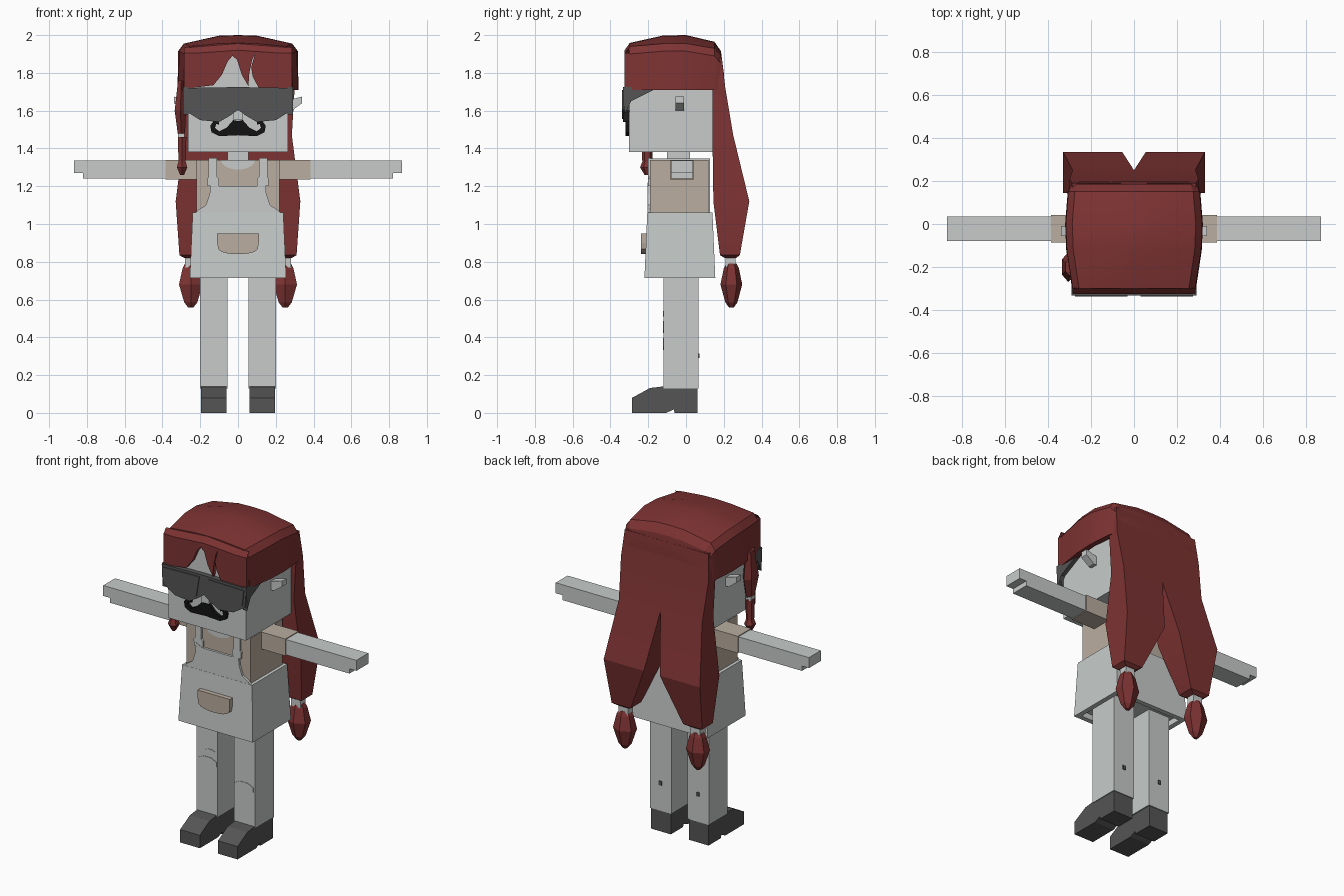
import bpy, bmesh, math

start = bpy.data.objects.get("Cube")
if start:
    bpy.data.objects.remove(start, do_unlink=True)


def material(name, r, g, b):
    m = bpy.data.materials.new(name)
    m.use_nodes = True
    m.diffuse_color = (r, g, b, 1)
    m.node_tree.nodes["Principled BSDF"].inputs["Base Color"].default_value = (r, g, b, 1)
    return m


PALE = material("pale_grey", .57, .6, .59)
TAN = material("tan_shirt", .49, .42, .35)
RED = material("dark_red_hair", .21, .033, .033)
DARK = material("dark_grey", .09, .09, .09)
BLACK = material("black", .006, .006, .006)


def finish(name, bm, mat, smooth=False):
    bmesh.ops.recalc_face_normals(bm, faces=bm.faces)
    mesh = bpy.data.meshes.new(name)
    bm.to_mesh(mesh)
    bm.free()
    mesh.materials.append(mat)
    ob = bpy.data.objects.new(name, mesh)
    bpy.context.collection.objects.link(ob)
    if smooth:
        bpy.ops.object.select_all(action="DESELECT")
        ob.select_set(True)
        bpy.context.view_layer.objects.active = ob
        bpy.ops.object.shade_smooth_by_angle(angle=math.radians(20))
    return ob


def loft(name, rings, mat, smooth=False):
    """Skin a list of equally long closed rings and cap both ends."""
    bm = bmesh.new()
    loops = [[bm.verts.new(p) for p in ring] for ring in rings]
    for low, high in zip(loops, loops[1:]):
        for i in range(len(low)):
            j = (i + 1) % len(low)
            bm.faces.new((low[i], low[j], high[j], high[i]))
    bm.faces.new(loops[0])
    bm.faces.new(loops[-1])
    return finish(name, bm, mat, smooth)


def front_plate(name, outline, back, front, mat):
    """Extrude an x-z outline along y."""
    return loft(name, [[(x, y, z) for x, z in outline] for y in (back, front)], mat)


def side_plate(name, outline, x0, x1, mat):
    """Extrude a y-z outline along x."""
    return loft(name, [[(x, y, z) for y, z in outline] for x in (x0, x1)], mat)


def rect(x0, x1, y0, y1, z):
    return [(x0, y0, z), (x1, y0, z), (x1, y1, z), (x0, y1, z)]


def box(name, x0, x1, y0, y1, z0, z1, mat):
    return loft(name, [rect(x0, x1, y0, y1, z) for z in (z0, z1)], mat)


def both(half):
    """Complete a half outline by mirroring it over x."""
    return half + [(-x, z) for x, z in reversed(half) if x > 0]


def polygon_ring(cx, cy, rx, ry, z, n=6):
    turns = [math.tau * (i + .5) / n for i in range(n)]
    return [(cx + rx * math.cos(t), cy + ry * math.sin(t), z) for t in turns]


# Head, neck and torso
box("head", -.265, .265, -.302, .14, 1.38, 1.93, PALE)
box("neck", -.055, .055, -.1, .02, 1.3, 1.39, PALE)
box("shirt", -.22, .22, -.19, .12, 1.05, 1.34, TAN)
arc = [math.pi * i / 10 for i in range(11)]
front_plate("neckline", [(.09 * math.cos(t), 1.338 - .05 * math.sin(t)) for t in arc],
            -.185, -.193, PALE)

# Overalls: flared lower part with a shallow hollow underneath
loft("overalls", [rect(-.225, .225, -.19, .125, .75), rect(-.225, .225, -.19, .125, .715),
                  rect(-.255, .255, -.22, .155, .715), rect(-.24, .24, -.205, .14, 1.06)], PALE)
front_plate("bib", both([(0, 1.2), (.1, 1.2), (.145, 1.22), (.15, 1.16), (.17, 1.1),
                         (.21, 1.075), (.235, 1.05), (0, 1.05)]), -.188, -.204, PALE)
pocket = [(.11 * math.cos(t), .9 - .06 * math.sin(t) ** .5) for t in arc]
front_plate("pocket", [(-.11, .95), (.11, .95)] + pocket, -.2, -.238, TAN)

# Face
front_plate("glasses_frame", both([(0, 1.725), (.29, 1.72), (.28, 1.6), (.2, 1.55), (.1, 1.54),
                                   (.04, 1.575), (0, 1.605)]), -.3, -.333, DARK)
box("nose", -.025, .025, -.322, -.3, 1.55, 1.6, PALE)
front_plate("moustache", both([(0, 1.545), (.025, 1.55), (.06, 1.51), (.1, 1.49), (.122, 1.51),
                               (.115, 1.53), (.1, 1.525), (.1, 1.545), (.125, 1.55),
                               (.147, 1.52), (.14, 1.485), (.1, 1.465), (0, 1.47)]),
            -.3, -.32, BLACK)

# Hair cap: arched sections from front to back
cap = []
for y, w, edge, top in [(-.3, .285, 1.94, 1.958), (-.12, .312, 1.955, 1.998), (0, .317, 1.955, 2),
                        (.15, .305, 1.93, 1.965), (.185, .29, 1.89, 1.915), (.2, .285, 1.8, 1.8)]:
    half = [(0, top), (.1, top - .003), (w - .03, edge), (w, edge - .04), (w + .003, 1.71)]
    inner = [(w - .03, 1.71), (w - .05, edge - .06), (0, edge - .05)]
    cap.append([(x, y, z) for x, z in both(half + inner)])
loft("hair_cap", cap, RED, True)

# Fringe with parted locks and its bevelled upper edge
front_plate("fringe", [(-.285, 1.905), (-.285, 1.715), (-.13, 1.735), (-.085, 1.79), (-.055, 1.86),
                       (-.03, 1.89), (-.005, 1.87), (.02, 1.79), (.055, 1.73), (.06, 1.8),
                       (.075, 1.87), (.09, 1.9), (.07, 1.83), (.078, 1.78), (.11, 1.72),
                       (.285, 1.7), (.285, 1.905)], -.298, -.325, RED)
loft("fringe_bevel", [[(x, -.325, z) for x, z in both([(0, 1.92), (.285, 1.9), (0, 1.895)])],
                      [(x, -.298, z) for x, z in both([(0, 1.958), (.285, 1.935), (0, 1.895)])]], RED)

# Single lock hanging beside the right cheek
lock = [(-.3, .02, .04, 1.76), (-.305, .035, .07, 1.6), (-.3, .022, .035, 1.48)]
loft("cheek_lock", [polygon_ring(x, -.2, a, b, z) for x, a, b, z in lock], RED)
box("cheek_lock_tie", -.318, -.282, -.22, -.18, 1.455, 1.485, PALE)
tail = [(.026, 1.46), (.022, 1.33), (.032, 1.3), (.012, 1.26)]
loft("cheek_lock_tail", [polygon_ring(-.296, -.205, r, r * 1.2, z) for r, z in tail], RED)

# Parts that repeat on both sides
for side, s in (("left", 1), ("right", -1)):
    # Back hair split into two long tails
    sections = [(0, .287, .12, .19, 1.88), (0, .3, .14, .208, 1.72), (0, .285, .14, .25, 1.47),
                (.055, .33, .145, .335, 1.12), (.18, .31, .18, .285, .835),
                (.21, .285, .205, .265, .82)]
    loft(side + "_hair_tail",
         [rect(s * a, s * b, c, d, z) for a, b, c, d, z in sections], RED, True)
    box(side + "_hair_tie", s * .215, s * .28, .21, .262, .77, .83, PALE)
    knot = [(.035, .79), (.05, .765), (.072, .68), (.04, .585), (.015, .557)]
    loft(side + "_hair_tip", [polygon_ring(s * .25, .24, r, r * .8, z) for r, z in knot], RED)

    # Arm with a stepped hand
    box(side + "_sleeve", s * .21, s * .385, -.086, .042, 1.235, 1.34, TAN)
    side_notch = [(.38, 1.24), (.82, 1.24), (.82, 1.27), (.868, 1.27), (.868, 1.335), (.38, 1.335)]
    front_plate(side + "_arm", [(s * x, z) for x, z in side_notch], -.08, .036, PALE)

    # Pointed ear
    ear = [(.25, 1.6), (.285, 1.6), (.34, 1.64), (.34, 1.675), (.25, 1.65)]
    front_plate(side + "_ear", [(s * x, z) for x, z in ear], -.055, -.01, PALE)

    # Glasses lens and tapering temple
    lens = [(.03, 1.71), (.275, 1.705), (.265, 1.61), (.2, 1.565), (.1, 1.555), (.05, 1.585)]
    front_plate(side + "_lens", [(s * x, z) for x, z in lens], -.33, -.338, DARK)
    side_plate(side + "_temple", [(-.332, 1.725), (-.14, 1.725), (-.29, 1.65), (-.325, 1.58)],
               s * .262, s * .29, DARK)

    # Shoulder strap wrapping over the shirt
    strap = [(.1, 1.2), (.1, 1.24), (.112, 1.25), (.112, 1.35), (.155, 1.35), (.155, 1.25),
             (.163, 1.24), (.16, 1.2)]
    front_plate(side + "_strap", [(s * x, z) for x, z in strap], -.188, -.202, PALE)
    box(side + "_strap_top", s * .112, s * .155, -.195, .126, 1.338, 1.347, PALE)
    box(side + "_strap_back", s * .112, s * .155, .118, .126, 1.05, 1.347, PALE)

    # Trouser leg with a small mark on the back
    box(side + "_leg", s * .055, s * .202, -.12, .065, .13, .76, PALE)
    box(side + "_leg_mark", s * .12, s * .138, .064, .071, .29, .315, DARK)

    # Shoe with sloping toe and a separate heel
    shoe = [(-.285, 0), (-.285, .08), (-.19, .132), (-.12, .14), (.06, .14), (.06, 0),
            (-.06, 0), (-.065, .018), (-.105, 0)]
    side_plate(side + "_shoe", shoe, s * .062, s * .197, DARK)

# Torn patches on the trouser fronts
for name, x, z, w, h in (("right_knee_patch", -.125, .455, .07, .035),
                         ("right_thigh_patch", -.105, .525, .035, .015),
                         ("left_knee_patch", .125, .365, .07, .035)):
    patch = polygon_ring(x, z, w, h, 0, 8)
    front_plate(name, [(px, pz) for px, pz, _ in patch], -.118, -.123, PALE)
